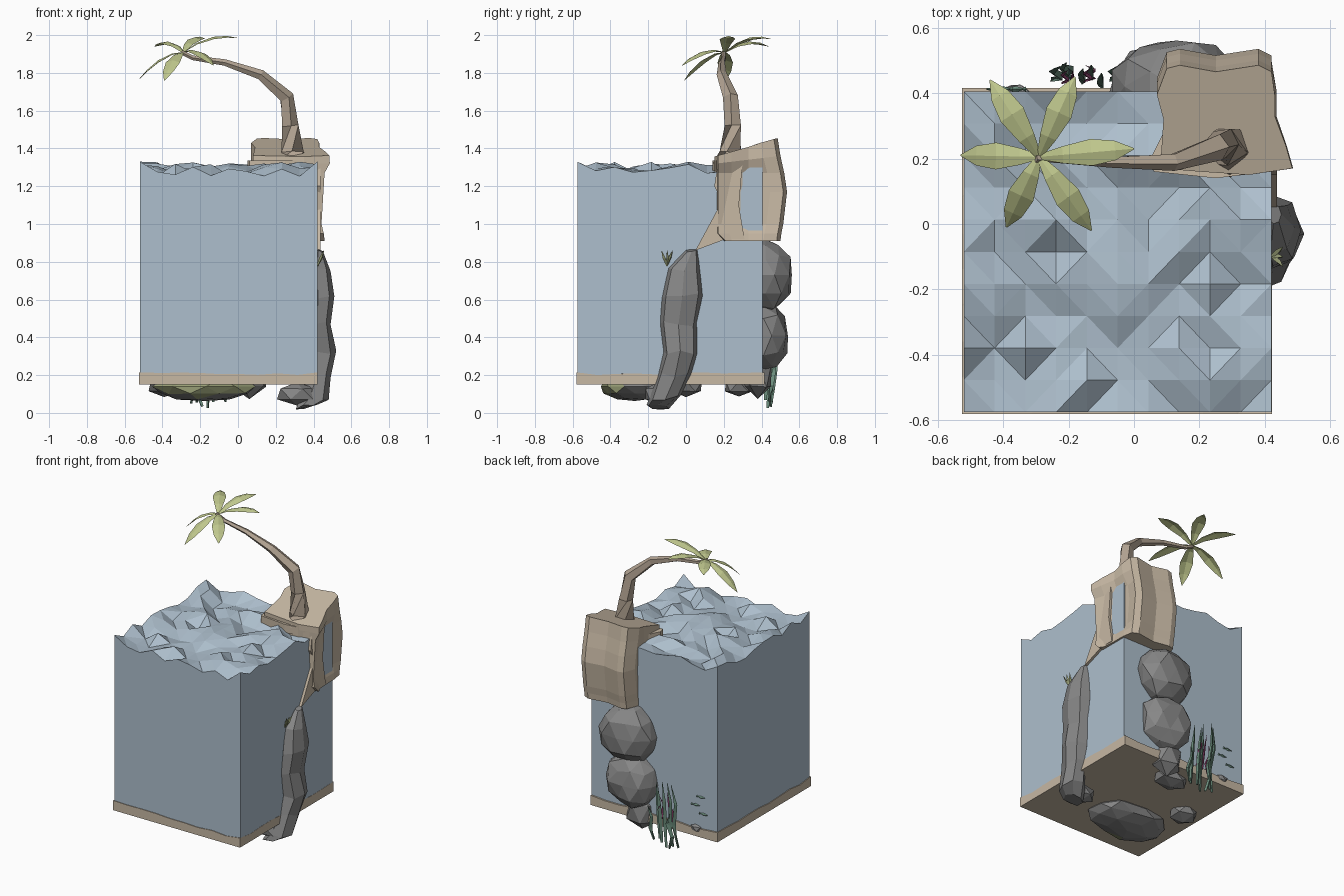
import bpy, bmesh, math, random
from mathutils import Vector

random.seed(7)
if "Cube" in bpy.data.objects:
    bpy.data.objects.remove(bpy.data.objects["Cube"])


def material(name, *rgb):
    m = bpy.data.materials.new(name)
    m.use_nodes = True
    m.diffuse_color = (*rgb, 1)
    m.node_tree.nodes["Principled BSDF"].inputs["Base Color"].default_value = (*rgb, 1)
    return m


WATER = material("water blue", .42, .52, .61)
SAND = material("sand", .57, .48, .37)
BARK = material("bark", .45, .37, .29)
ROCK = material("rock grey", .24, .24, .24)
MOSS = material("moss green", .33, .36, .19)
LEAF = material("leaf green", .53, .58, .27)
WEED = material("seaweed", .16, .29, .22)
CORAL = material("coral pink", .34, .07, .2)


def finish(bm, name, *mats, rule=None):
    bmesh.ops.recalc_face_normals(bm, faces=bm.faces)
    if rule:
        for f in bm.faces:
            f.material_index = int(rule(f))
    mesh = bpy.data.meshes.new(name)
    bm.to_mesh(mesh)
    bm.free()
    for m in mats:
        mesh.materials.append(m)
    ob = bpy.data.objects.new(name, mesh)
    bpy.context.collection.objects.link(ob)
    return ob


def loft(bm, rings, closed=True):
    rows = [[bm.verts.new(p) for p in r] for r in rings]
    n = len(rows[0])
    for a, b in zip(rows, rows[1:]):
        for i in range(n if closed else n - 1):
            j = (i + 1) % n
            bm.faces.new((a[i], a[j], b[j], b[i]))
    if closed:
        bm.faces.new(rows[0])
        bm.faces.new(rows[-1])


def tube(bm, path, sides):
    # path entries are x, y, z, radius
    pts = [Vector(p[:3]) for p in path]
    rings = []
    for i, p in enumerate(pts):
        d = pts[min(i + 1, len(pts) - 1)] - pts[max(i - 1, 0)]
        q = d.to_track_quat('Z', 'Y')
        angles = [math.tau * k / sides for k in range(sides)]
        rings.append([p + q @ Vector((math.cos(a), math.sin(a), 0)) * path[i][3] for a in angles])
    loft(bm, rings)


def block(name, mat, lo, hi, low, high, cells):
    # box with a choppy, faceted top
    bm = bmesh.new()
    bmesh.ops.create_grid(bm, x_segments=cells, y_segments=cells, size=.5)
    for v in bm.verts:
        v.co.x = lo[0] + (v.co.x + .5) * (hi[0] - lo[0])
        v.co.y = lo[1] + (v.co.y + .5) * (hi[1] - lo[1])
        corner = v.is_boundary and len(v.link_edges) == 2
        v.co.z = high if corner else random.uniform(low, high)
    rim = [e for e in bm.edges if e.is_boundary]
    new = bmesh.ops.extrude_edge_only(bm, edges=rim)["geom"]
    for v in new:
        if isinstance(v, bmesh.types.BMVert):
            v.co.z = lo[2]
    bmesh.ops.holes_fill(bm, edges=[e for e in bm.edges if e.is_boundary], sides=0)
    top = [f for f in bm.faces if len(f.verts) == 4 and all(v.co.z > lo[2] + .001 for v in f.verts)]
    bmesh.ops.triangulate(bm, faces=top)
    finish(bm, name, mat)


def boulder(name, centre, radii, detail=2, mossy=False):
    bm = bmesh.new()
    bmesh.ops.create_icosphere(bm, subdivisions=detail, radius=1)
    for v in bm.verts:
        k = random.uniform(.88, 1.04)
        v.co = Vector([c + r * k * a for c, r, a in zip(centre, radii, v.co)])
    rule = (lambda f: f.normal.y < -.35) if mossy else None
    finish(bm, name, ROCK, MOSS, rule=rule)


# Water cube on its sand bed
block("water", WATER, (-.52, -.575, .19), (.42, .405), 1.25, 1.33, 10)
block("sand_bed", SAND, (-.525, -.58, .15), (.421, .415), .2, .215, 9)

# Sandy cliff wrapped round the back corner, pinched so the water shows on its side
outline = [(.08, .17), (.09, .32), (.07, .41), (.1, .49), (.14, .5), (.25, .48), (.38, .5),
           (.42, .48), (.41, .41), (.41, .33), (.44, .24), (.46, .17), (.35, .15), (.2, .16)]
rings = []
for z, push, pinch, tilt in [(.91, 0, .022, 0), (.95, .005, .015, 0), (1.0, .015, 0, 0), (1.17, .035, 0, 0),
                             (1.27, .02, 0, 0), (1.32, 0, .025, .12), (1.36, -.015, .02, .28)]:
    ring = []
    for x, y in outline:
        side = pinch if x > .4 and y < .45 else 0
        narrow = (1.3 - z) * .06 if x > .43 else 0
        inset = max(0, .95 - z) if y < .2 else 0
        ring.append((x + side - narrow, y + inset + (push if y > .4 else 0), z + tilt * (y - .16)))
    rings.append(ring)
bm = bmesh.new()
loft(bm, rings)
finish(bm, "cliff", SAND)

bm = bmesh.new()
profile = [(.17, 1.33), (.15, 1.2), (.19, 1.12), (.05, .86), (.21, .92), (.31, .92), (.28, 1.1), (.3, 1.33)]
loft(bm, [[(x, y, z) for y, z in profile] for x in (.4, .437)])
finish(bm, "cliff_side_spur", SAND)

bm = bmesh.new()
loft(bm, [[(x, y, z) for x, y in [(.06, .16), (.05, .2), (.1, .3), (.4, .3), (.42, .16), (.25, .14)]]
          for z in (1.28, 1.335)])
finish(bm, "cliff_ledge", SAND)

# Leaning palm
bm = bmesh.new()
tube(bm, [(.28, .23, 1.31, .09), (.29, .24, 1.38, .062), (.275, .25, 1.52, .046), (.255, .235, 1.67, .042),
          (.12, .19, 1.79, .028), (-.07, .19, 1.855, .018), (-.24, .2, 1.88, .013), (-.3, .2, 1.91, .012)], 5)
finish(bm, "palm_trunk", BARK)

bm = bmesh.new()
heart = Vector((-.29, .205, 1.91))
for tip in [(-.53, .21, 1.76), (-.44, .44, 1.94), (-.18, .45, 1.98), (0, .23, 1.985), (-.13, -.02, 1.84), (-.39, -.01, 1.76)]:
    tip = Vector(tip)
    side = (tip - heart).cross(Vector((0, 0, 1))).normalized()
    rings = []
    for t, w in [(0, .008), (.25, .026), (.55, .041), (.8, .03), (1, .002)]:
        p = heart.lerp(tip, t) + Vector((0, 0, .16 * t * (1 - t)))
        rings.append([p - side * w - Vector((0, 0, w * .3)), p, p + side * w - Vector((0, 0, w * .3))])
    loft(bm, rings, closed=False)
finish(bm, "palm_leaves", LEAF)

# Rock pillar climbing the side face
rings = []
for x, y, z, rx, ry in [(.36, -.15, .03, .06, .06), (.4, -.11, .08, .08, .085), (.43, -.06, .2, .06, .09),
                        (.44, -.03, .32, .08, .09), (.43, -.04, .47, .06, .1), (.44, -.02, .62, .07, .11),
                        (.43, -.01, .76, .06, .085), (.43, .03, .86, .02, .03)]:
    rings.append([(x + rx * math.cos(a), y + ry * math.sin(a), z + random.uniform(-.015, .015))
                  for a in [math.tau * k / 7 for k in range(7)]])
bm = bmesh.new()
loft(bm, rings)
finish(bm, "side_pillar", ROCK)
boulder("side_pillar_foot", (.31, -.15, .1), (.12, .08, .065), 1)

# Rocks on the back face and under the bed
boulder("back_boulder_upper", (.13, .42, .73), (.2, .155, .21))
boulder("back_boulder_lower", (.1, .41, .41), (.19, .145, .2))
boulder("back_boulder_foot", (.06, .38, .2), (.12, .09, .14), 1)
boulder("bed_rock_back", (-.06, .28, .14), (.13, .09, .06), 1)
boulder("bed_rock_large", (-.17, -.27, .14), (.29, .19, .08), 2, True)
boulder("bed_rock_small", (-.39, 0, .14), (.1, .1, .06), 1)
boulder("sand_bump", (-.36, .4, .2), (.05, .03, .03), 1)

# Seaweed and coral behind the back face
def fronds(name, mat, count, x0, x1, base, top, width):
    bm = bmesh.new()
    for i in range(count):
        x = x0 + (x1 - x0) * i / (count - 1)
        y = random.uniform(.42, .46)
        z = random.uniform(*base)
        h = random.uniform(*top) - z
        sway = random.uniform(-.04, .04)
        tube(bm, [(x, y, z, width * .6), (x + sway, y + .01, z + h * .35, width),
                  (x, y + .025, z + h * .7, width * .8), (x + sway, y + .04, z + h, width * .1)], 3)
    finish(bm, name, mat)


fronds("seaweed", WEED, 7, -.25, -.07, (.02, .08), (.28, .52), .014)
fronds("coral", CORAL, 4, -.22, -.12, (.17, .2), (.32, .42), .007)

# Small tuft on the side pillar
bm = bmesh.new()
for dy in (-.03, 0, .03):
    tube(bm, [(.42, -.1, .78, .005), (.44, -.1 + dy / 2, .82, .009), (.455, -.1 + dy, .86, .001)], 3)
finish(bm, "pillar_tuft", MOSS)

# Little fish by the back face
bm = bmesh.new()
for x, z in [(-.36, .36), (-.42, .31), (-.4, .42)]:
    tube(bm, [(x - .03, .412, z, .002), (x, .412, z, .009), (x + .02, .412, z, .003), (x + .03, .412, z, .008)], 4)
finish(bm, "small_fish", WEED)
